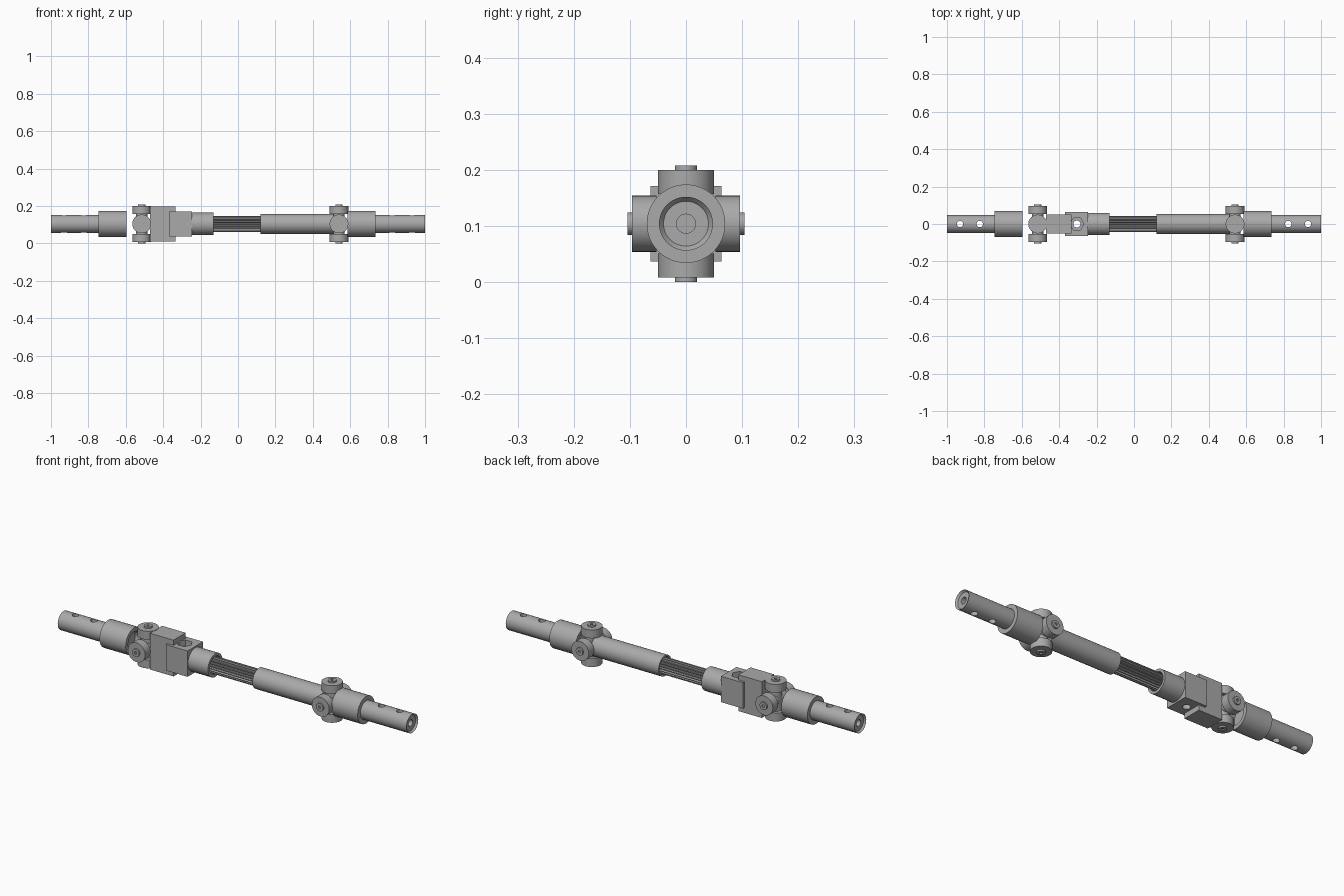
import bpy, bmesh, math
from mathutils import Matrix, Vector

if "Cube" in bpy.data.objects:
    bpy.data.objects.remove(bpy.data.objects["Cube"], do_unlink=True)

AXIS_Z = 0.104
steel = bpy.data.materials.new("brushed steel grey")
GREY = (0.40, 0.40, 0.40, 1)
steel.diffuse_color = GREY
steel.use_nodes = True
steel.node_tree.nodes["Principled BSDF"].inputs["Base Color"].default_value = GREY


def finish(bm, name, smooth=True):
    bmesh.ops.recalc_face_normals(bm, faces=bm.faces)
    mesh = bpy.data.meshes.new(name)
    bm.to_mesh(mesh)
    bm.free()
    ob = bpy.data.objects.new(name, mesh)
    bpy.context.collection.objects.link(ob)
    mesh.materials.append(steel)
    if smooth:
        bpy.ops.object.select_all(action='DESELECT')
        ob.select_set(True)
        bpy.context.view_layer.objects.active = ob
        bpy.ops.object.shade_smooth_by_angle(angle=math.radians(30))
    return ob


def frame(direction, centre):
    """Matrix taking local z to a direction at a centre."""
    rot = Vector((0, 0, 1)).rotation_difference(Vector(direction))
    return Matrix.Translation(centre) @ rot.to_matrix().to_4x4()


def lathe(name, profile, direction=(1, 0, 0), centre=(0, 0, AXIS_Z), sides=48):
    """Spin (distance along axis, radius) points round the axis."""
    bm = bmesh.new()
    verts = [bm.verts.new((r, 0, d)) for d, r in profile]
    edges = [bm.edges.new(pair) for pair in zip(verts, verts[1:])]
    bmesh.ops.spin(bm, geom=verts + edges, cent=(0, 0, 0), axis=(0, 0, 1),
                   angle=2 * math.pi, steps=sides, use_merge=True)
    bmesh.ops.remove_doubles(bm, verts=bm.verts, dist=1e-5)
    bmesh.ops.transform(bm, matrix=frame(direction, centre), verts=bm.verts)
    return finish(bm, name)


def box(name, x0, x1, half_y, half_z):
    bm = bmesh.new()
    bmesh.ops.create_cube(bm, size=1)
    size = Matrix.Diagonal((x1 - x0, 2 * half_y, 2 * half_z, 1))
    place = Matrix.Translation(((x0 + x1) / 2, 0, AXIS_Z))
    bmesh.ops.transform(bm, matrix=place @ size, verts=bm.verts)
    return finish(bm, name, False)


def drill(ob, x, radius, depth, z=AXIS_Z, sides=24):
    """Cut a vertical hole."""
    bm = bmesh.new()
    turn = Matrix.Rotation(math.pi / sides, 4, 'Z') if sides == 6 else Matrix()
    bmesh.ops.create_cone(bm, cap_ends=True, segments=sides, radius1=radius,
                          radius2=radius, depth=depth,
                          matrix=Matrix.Translation((x, 0, z)) @ turn)
    cutter = finish(bm, ob.name + "_hole_cutter", False)
    cutter.hide_render = True
    mod = ob.modifiers.new("hole", 'BOOLEAN')
    mod.operation, mod.solver, mod.object = 'DIFFERENCE', 'EXACT', cutter
    bpy.context.view_layer.objects.active = ob
    bpy.ops.object.modifier_apply(modifier=mod.name)
    bpy.data.objects.remove(cutter, do_unlink=True)


# end shafts with countersunk bores and cross holes, and their sleeves
for side, name, inner in ((1, "left", 0.585), (-1, "right", 0.595)):
    step = inner + 0.15
    shaft = lathe(name + "_end_shaft",
                  [(step - 0.03, 0), (step - 0.03, 0.048), (1, 0.048), (0.99, 0.04),
                   (0.99, 0.017), (step, 0.017), (step, 0)], (side, 0, 0))
    for x in (0.825, 0.93):
        drill(shaft, side * x, 0.017, 0.2)
    lathe(name + "_sleeve",
          [(inner + 0.03, 0), (inner + 0.03, 0.05), (inner, 0.05), (inner, 0.07),
           (step, 0.07), (step, 0)], (side, 0, 0))

# universal joints: four bearing drums with raised caps on a cross
for name, x in (("left", 0.54), ("right", -0.515)):
    for arm, axis in (("back", (0, 1, 0)), ("front", (0, -1, 0)),
                      ("top", (0, 0, 1)), ("bottom", (0, 0, -1))):
        lathe(f"{name}_joint_{arm}_drum",
              [(0, 0), (0, 0.03), (0.053, 0.03), (0.053, 0.05), (0.096, 0.05),
               (0.096, 0.02), (0.104, 0.02), (0.104, 0.007), (0.098, 0.007), (0.098, 0)],
              axis, (x, 0, AXIS_Z), 40)

# coupling blocks
box("tall_coupling_block", -0.47, -0.335, 0.05, 0.094)
bolt_block = box("bolt_block", -0.37, -0.245, 0.063, 0.067)
drill(bolt_block, -0.305, 0.019, 0.3)
drill(bolt_block, -0.305, 0.037, 0.06, AXIS_Z + 0.067, 6)

# hollow collar and long tube that hold the splined shaft
lathe("spline_collar", [(-0.25, 0), (-0.25, 0.06), (-0.13, 0.06), (-0.13, 0.046),
                        (-0.18, 0.046), (-0.18, 0)])
lathe("long_tube", [(0.17, 0), (0.17, 0.044), (0.12, 0.044), (0.12, 0.053),
                    (0.51, 0.053), (0.51, 0)])

# splined shaft: a toothed section pushed along the axis
TEETH = 20
bm = bmesh.new()
ring = []
for i in range(TEETH * 4):
    r = 0.042 if i % 4 < 2 else 0.035
    a = 2 * math.pi * i / (TEETH * 4)
    ring.append(bm.verts.new((-0.19, r * math.cos(a), AXIS_Z + r * math.sin(a))))
section = bm.faces.new(ring)
pushed = bmesh.ops.extrude_face_region(bm, geom=[section])
bmesh.ops.translate(bm, vec=(0.37, 0, 0),
                    verts=[v for v in pushed["geom"] if isinstance(v, bmesh.types.BMVert)])
finish(bm, "splined_shaft", False)
